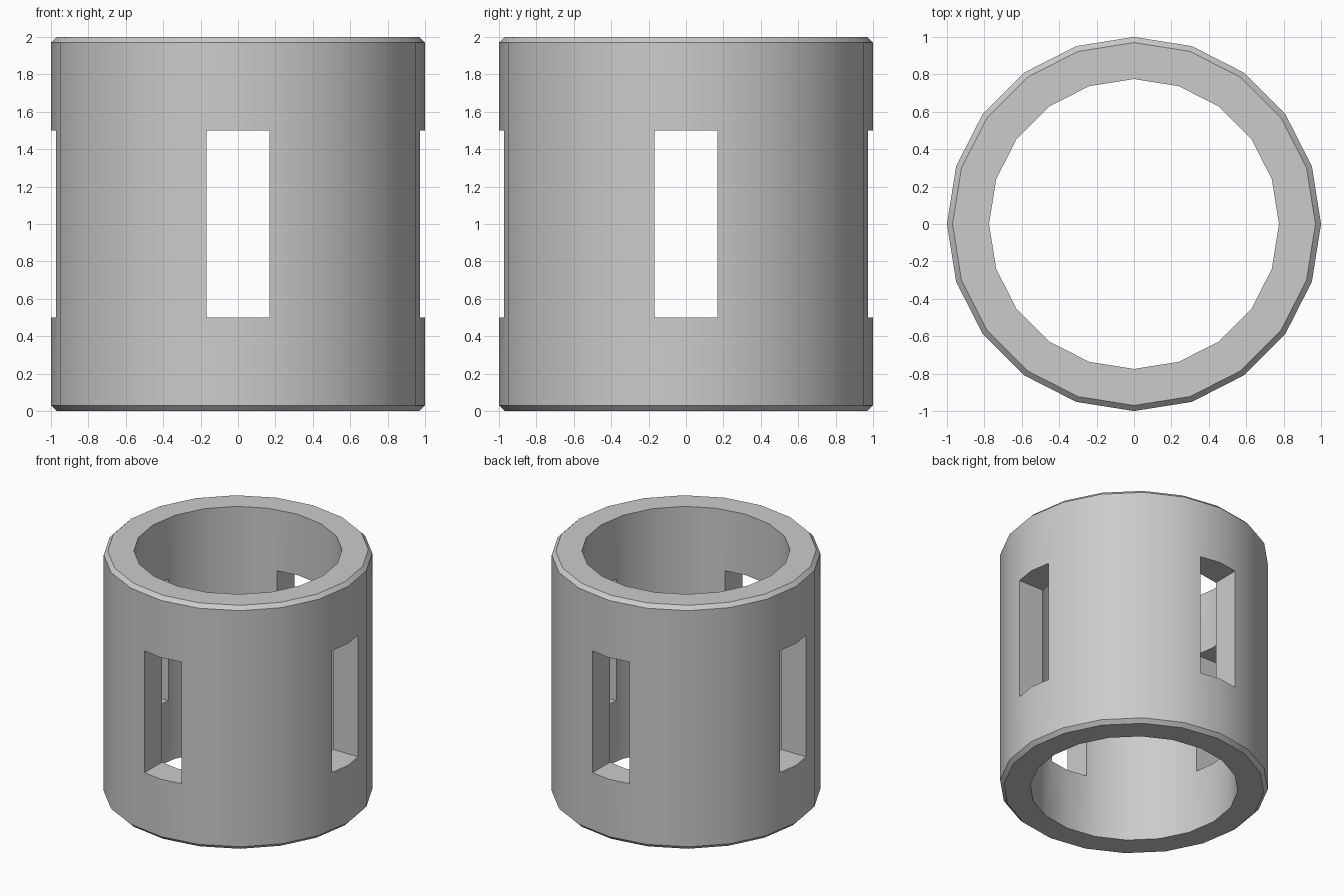
import bpy, bmesh, math

if "Cube" in bpy.data.objects:
    bpy.data.objects.remove(bpy.data.objects["Cube"])

SIDES = 20
# wall cross-section (radius, z): straight bore, chamfered outer rims
PROFILE = [(0.775, 0), (0.97, 0), (1, 0.03), (1, 1.97), (0.97, 2), (0.775, 2)]

# Slotted sleeve body: revolve the profile
bm = bmesh.new()
rings = []
for i in range(SIDES):
    a = 2 * math.pi * i / SIDES
    rings.append([bm.verts.new((r * math.cos(a), r * math.sin(a), z)) for r, z in PROFILE])
n = len(PROFILE)
for i in range(SIDES):
    a, b = rings[i], rings[(i + 1) % SIDES]
    for j in range(n):
        k = (j + 1) % n
        bm.faces.new((a[j], b[j], b[k], a[k]))
bmesh.ops.recalc_face_normals(bm, faces=bm.faces)
mesh = bpy.data.meshes.new("slotted_sleeve")
bm.to_mesh(mesh)
bm.free()
sleeve = bpy.data.objects.new("slotted_sleeve", mesh)
bpy.context.collection.objects.link(sleeve)

# Four windows: two bars cut right through the sleeve
cutters = []
for name, size in (("window_cutter_x", (3, 0.335, 1)), ("window_cutter_y", (0.335, 3, 1))):
    bpy.ops.mesh.primitive_cube_add(size=1, location=(0, 0, 1))
    cutter = bpy.context.object
    cutter.name = name
    cutter.scale = size
    cutter.hide_render = True
    cutters.append(cutter)
    mod = sleeve.modifiers.new(name, 'BOOLEAN')
    mod.operation = 'DIFFERENCE'
    mod.solver = 'EXACT'
    mod.object = cutter

# Apply the cuts, then smooth the round walls and keep the edges sharp
bpy.ops.object.select_all(action='DESELECT')
sleeve.select_set(True)
bpy.context.view_layer.objects.active = sleeve
for name in [m.name for m in sleeve.modifiers]:
    bpy.ops.object.modifier_apply(modifier=name)
for cutter in cutters:
    bpy.data.objects.remove(cutter)
bpy.ops.object.shade_smooth_by_angle(angle=math.radians(30))
